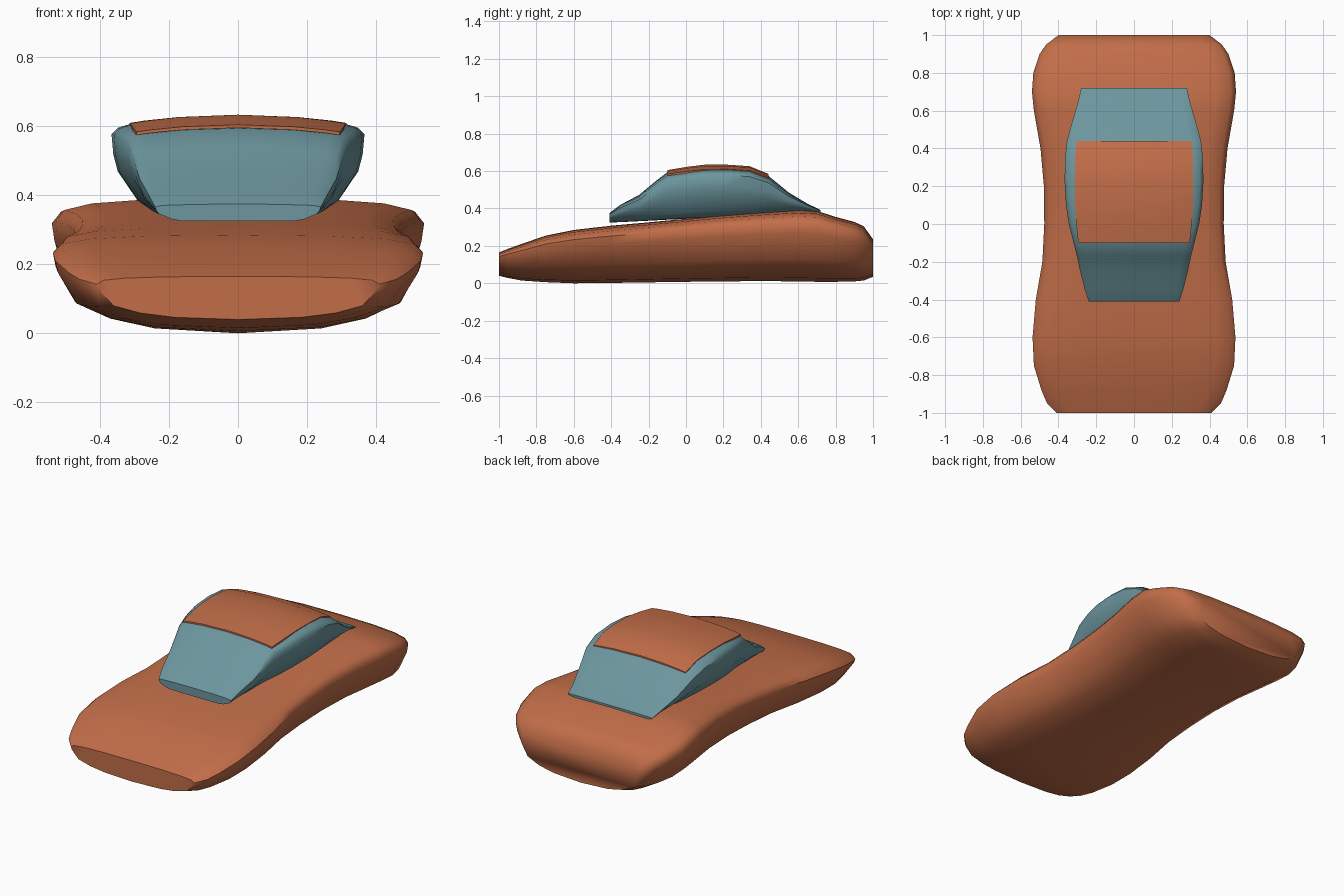
import bpy
import bmesh
import math

default = bpy.data.objects.get("Cube")
if default:
    bpy.data.objects.remove(default, do_unlink=True)


def material(name, rgb):
    mat = bpy.data.materials.new(name)
    mat.use_nodes = True
    color = (*rgb, 1)
    mat.diffuse_color = color
    mat.node_tree.nodes["Principled BSDF"].inputs["Base Color"].default_value = color
    return mat


def mirrored_ring(half):
    """Closed section from a half outline running bottom centre to top centre."""
    return half + [(-x, z) for x, z in reversed(half[1:-1])]


def loft(name, section, stations, mat, angle):
    """Sweep a unit section along y; each station is y, bottom, top, half width."""
    bm = bmesh.new()
    rings = [[bm.verts.new((x * width, y, low + z * (high - low))) for x, z in section]
             for y, low, high, width in stations]
    count = len(section)
    for a, b in zip(rings, rings[1:]):
        for i in range(count):
            j = (i + 1) % count
            bm.faces.new((a[i], a[j], b[j], b[i]))
    bm.faces.new(rings[0])
    bm.faces.new(rings[-1])
    bmesh.ops.recalc_face_normals(bm, faces=bm.faces)
    mesh = bpy.data.meshes.new(name)
    bm.to_mesh(mesh)
    bm.free()
    mesh.materials.append(mat)
    obj = bpy.data.objects.new(name, mesh)
    bpy.context.collection.objects.link(obj)
    bpy.ops.object.select_all(action="DESELECT")
    bpy.context.view_layer.objects.active = obj
    obj.select_set(True)
    bpy.ops.object.shade_smooth_by_angle(angle=math.radians(angle))
    return obj


orange = material("burnt orange paint", (0.54, 0.155, 0.066))
teal = material("teal glass", (0.15, 0.305, 0.34))

# Lower body: wide over the wheels, pinched at the waist
body_section = mirrored_ring([
    (0, 0), (0.45, 0.05), (0.69, 0.15), (0.88, 0.32), (0.985, 0.68),
    (1, 0.82), (0.95, 0.91), (0.8, 0.96), (0.5, 0.99), (0, 1)])
body_stations = [
    (-1, 0.04, 0.165, 0.41), (-0.95, 0.028, 0.185, 0.46),
    (-0.88, 0.015, 0.21, 0.49), (-0.75, 0.006, 0.255, 0.53),
    (-0.6, 0, 0.285, 0.537), (-0.4, 0.002, 0.308, 0.52),
    (-0.2, 0.005, 0.326, 0.485), (0, 0.008, 0.345, 0.475),
    (0.2, 0.01, 0.365, 0.477), (0.4, 0.012, 0.38, 0.495),
    (0.6, 0.01, 0.392, 0.53), (0.7, 0.008, 0.387, 0.54),
    (0.8, 0.008, 0.355, 0.533), (0.9, 0.01, 0.328, 0.5),
    (0.95, 0.015, 0.305, 0.465), (1, 0.035, 0.235, 0.4)]
loft("body", body_section, body_stations, orange, 50)

# Glass cabin: narrow at the base and flared towards the roof
cabin_section = mirrored_ring([
    (0, 0), (0.68, 0.01), (0.8, 0.12), (0.95, 0.42), (0.985, 0.6),
    (1, 0.82), (0.95, 0.89), (0.85, 0.93), (0.5, 0.98), (0, 1)])
cabin_stations = [
    (-0.41, 0.325, 0.375, 0.24), (-0.35, 0.327, 0.42, 0.26),
    (-0.25, 0.332, 0.473, 0.285), (-0.17, 0.336, 0.54, 0.302),
    (-0.1, 0.34, 0.594, 0.32), (0, 0.345, 0.612, 0.345),
    (0.1, 0.35, 0.625, 0.36), (0.22, 0.356, 0.626, 0.367),
    (0.34, 0.362, 0.616, 0.366), (0.44, 0.366, 0.575, 0.355),
    (0.55, 0.372, 0.485, 0.325), (0.65, 0.376, 0.425, 0.295),
    (0.72, 0.372, 0.392, 0.28)]
loft("cabin_glass", cabin_section, cabin_stations, teal, 50)

# Thin bowed roof panel laid over the glass
roof_section = mirrored_ring([
    (0, 0.7), (0.55, 0.5), (0.86, 0.2), (1, 0), (1, 0.3),
    (0.86, 0.5), (0.55, 0.8), (0, 1)])
roof_stations = [
    (-0.1, 0.575, 0.605, 0.295), (0, 0.588, 0.622, 0.306),
    (0.1, 0.598, 0.634, 0.312), (0.22, 0.6, 0.634, 0.314),
    (0.34, 0.592, 0.626, 0.312), (0.44, 0.556, 0.585, 0.306)]
loft("roof_panel", roof_section, roof_stations, orange, 40)
